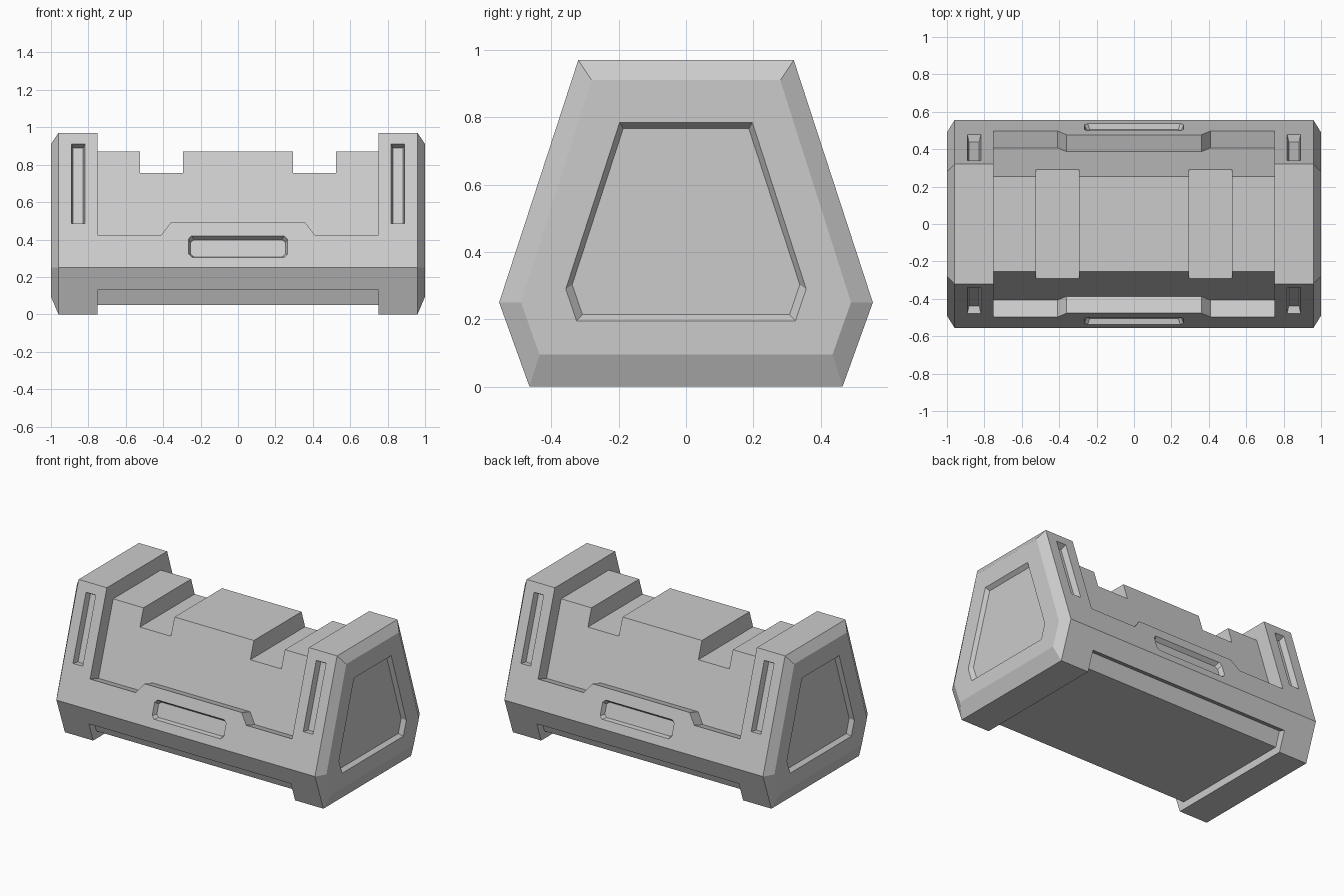
import bpy, bmesh
from mathutils import Vector

if "Cube" in bpy.data.objects:
    bpy.data.objects.remove(bpy.data.objects["Cube"])


def mesh_from_rings(name, rings):
    """Skin equal-length rings into a closed solid."""
    bm = bmesh.new()
    loops = [[bm.verts.new(p) for p in r] for r in rings]
    n = len(loops[0])
    for a, b in zip(loops, loops[1:]):
        for i in range(n):
            j = (i + 1) % n
            bm.faces.new((a[i], a[j], b[j], b[i]))
    bm.faces.new(loops[0])
    bm.faces.new(loops[-1])
    bmesh.ops.recalc_face_normals(bm, faces=bm.faces)
    me = bpy.data.meshes.new(name)
    bm.to_mesh(me)
    bm.free()
    ob = bpy.data.objects.new(name, me)
    bpy.context.collection.objects.link(ob)
    return ob


def profile(x, top, mid, low):
    half = [low, mid, top]
    return [(x, y, z) for y, z in half] + [(x, -y, z) for y, z in reversed(half)]


# Main body: six-sided section with chamfered ends
full = ((0.32, 0.97), (0.555, 0.25), (0.465, 0.0))
small = ((0.28, 0.91), (0.49, 0.25), (0.435, 0.095))
case = mesh_from_rings("case_body", [profile(-1, *small), profile(-0.96, *full),
                                     profile(0.96, *full), profile(1, *small)])


def cut(cutter):
    cutter.hide_render = True
    mod = case.modifiers.new("cut", 'BOOLEAN')
    mod.operation = 'DIFFERENCE'
    mod.solver = 'EXACT'
    mod.object = cutter
    bpy.context.view_layer.objects.active = case
    bpy.ops.object.modifier_apply(modifier=mod.name)
    bpy.data.objects.remove(cutter)


def pocket(outline, place, depth, inset=0.0, out=0.02):
    """Cut an outline into a face; walls taper inward by inset."""
    us, vs = zip(*outline)
    cu, cv = (min(us) + max(us)) / 2, (min(vs) + max(vs)) / 2
    w, h = max(us) - min(us), max(vs) - min(vs)

    def ring(d, i):
        return [place(cu + (u - cu) * (1 - 2 * i / w), cv + (v - cv) * (1 - 2 * i / h), d)
                for u, v in outline]
    cut(mesh_from_rings("cutter", [ring(out, -inset * out / depth), ring(-depth, inset)]))


def box(x0, x1, y, z0, z1):
    cut(mesh_from_rings("cutter", [[(x, -y, z0), (x, y, z0), (x, y, z1), (x, -y, z1)]
                                   for x in (x0, x1)]))


def sloped(s, y0, z0, y1, z1):
    """Placement on a sloped long side, s = -1 front or 1 back."""
    n = Vector((0, s * (z1 - z0), y0 - y1)).normalized()
    return lambda x, z, d: Vector((x, s * (y0 + (y1 - y0) * (z - z0) / (z1 - z0)), z)) + n * d


def rect(x0, x1, z0, z1):
    return [(x0, z0), (x1, z0), (x1, z1), (x0, z1)]


stepped = [(-0.75, 0.425), (-0.41, 0.425), (-0.36, 0.49), (0.36, 0.49),
           (0.41, 0.425), (0.75, 0.425), (0.75, 1.1), (-0.75, 1.1)]
c = 0.018
grip = [(-0.265 + c, 0.305), (0.265 - c, 0.305), (0.265, 0.305 + c), (0.265, 0.42 - c),
        (0.265 - c, 0.42), (-0.265 + c, 0.42), (-0.265, 0.42 - c), (-0.265, 0.305 + c)]

# Lowered middle top and raised underside
box(-0.75, 0.75, 1, 0.87, 1.2)
box(-0.75, 0.75, 1, -0.2, 0.05)

for s in (-1, 1):
    upper = sloped(s, 0.555, 0.25, 0.32, 0.97)
    lower = sloped(s, 0.465, 0.0, 0.555, 0.25)
    # Recessed side panel with stepped ledge, and lower recess between feet
    pocket(stepped, upper, 0.095, out=0.1)
    pocket(rect(-0.75, 0.75, -0.1, 0.13), lower, 0.05, out=0.1)
    # Grip slot and end slots
    pocket(grip, upper, 0.03, 0.012)
    for x in (-0.855, 0.855):
        pocket(rect(x - 0.036, x + 0.036, 0.485, 0.91), upper, 0.04, 0.009)

for s in (-1, 1):
    # Notches across the top
    box(s * 0.41 - 0.115, s * 0.41 + 0.115, 0.6, 0.755, 1.0)
    # End panel recess
    end = [(-0.325, 0.195), (0.325, 0.195), (0.357, 0.29),
           (0.197, 0.785), (-0.197, 0.785), (-0.357, 0.29)]
    pocket(end, lambda y, z, d: Vector((s * (1 + d), y, z)), 0.025, 0.019)
